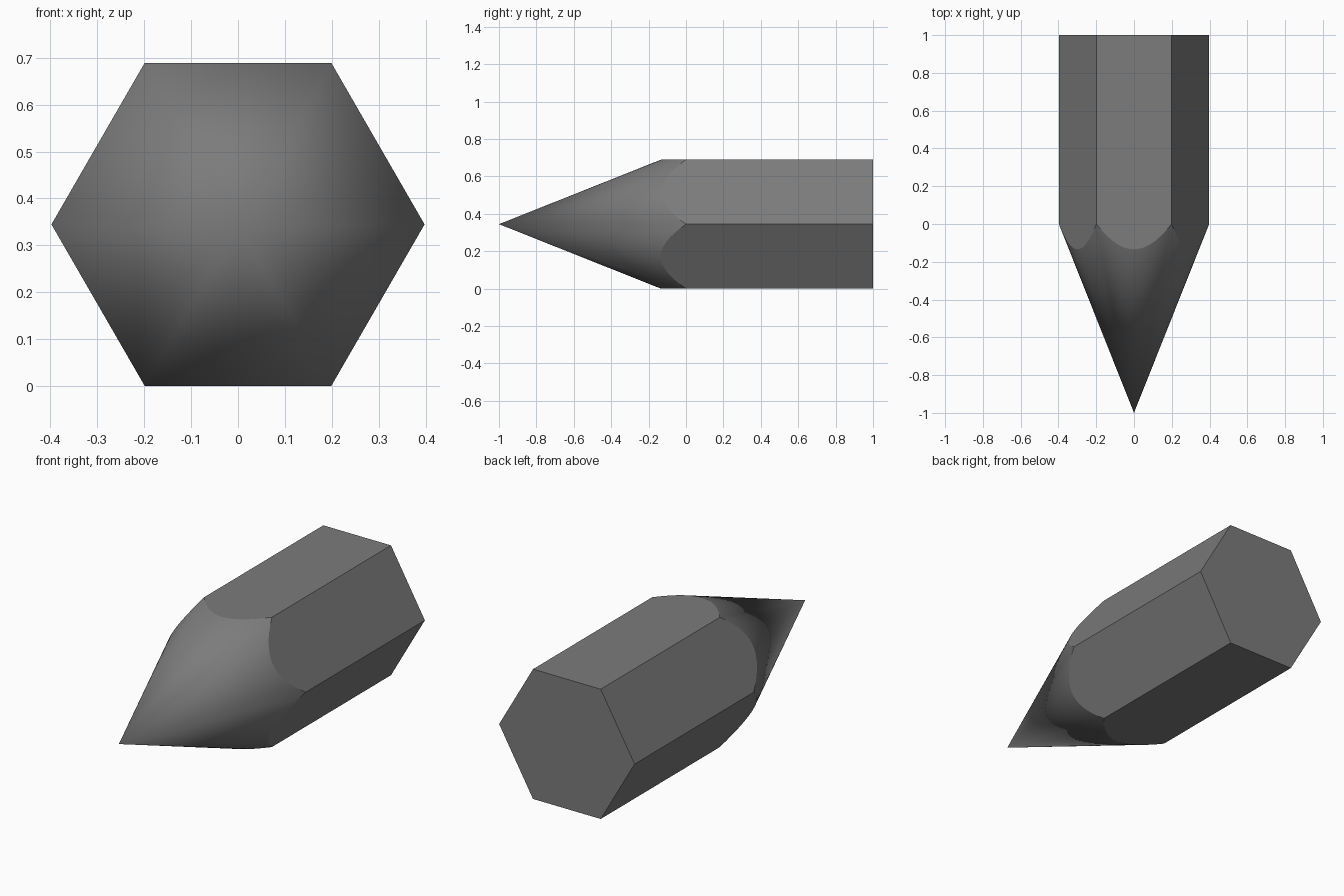
import bpy, bmesh, math

if "Cube" in bpy.data.objects:
    bpy.data.objects.remove(bpy.data.objects["Cube"])

R = 0.398                        # hexagon corner radius
APOTHEM = R * math.cos(math.pi / 6)
TIP_Y, BACK_Y = -1.0, 1.0
STEPS = 16                       # curve points per hexagon side

graphite = bpy.data.materials.new("dark_grey")
graphite.diffuse_color = (0.2, 0.2, 0.2, 1)
graphite.use_nodes = True
graphite.node_tree.nodes["Principled BSDF"].inputs["Base Color"].default_value = graphite.diffuse_color

bm = bmesh.new()


def vert(angle, radius, y):
    return bm.verts.new((radius * math.cos(angle), y, APOTHEM + radius * math.sin(angle)))


# Scalloped edge where the cone meets the hexagonal shaft
rim = []
for i in range(6 * STEPS):
    a = i * math.tau / (6 * STEPS)
    local = a % (math.pi / 3) - math.pi / 6
    if i % STEPS == 0:
        local = math.pi / 6
    r = APOTHEM / math.cos(local)
    rim.append(vert(a, r, TIP_Y + r / R))

# Flat back end
back = [vert(k * math.pi / 3, R, BACK_Y) for k in range(6)]
bm.faces.new(back)

# Flat shaft sides, each ending in a curved scallop
for k in range(6):
    edge = [rim[(k * STEPS + j) % len(rim)] for j in range(STEPS + 1)]
    bm.faces.new(edge + [back[(k + 1) % 6], back[k]])

# Smooth sharpened cone
tip = bm.verts.new((0, TIP_Y, APOTHEM))
for i, v in enumerate(rim):
    bm.faces.new((tip, rim[(i + 1) % len(rim)], v))

bmesh.ops.recalc_face_normals(bm, faces=bm.faces[:])
mesh = bpy.data.meshes.new("pointed_hexagonal_shaft")
bm.to_mesh(mesh)
bm.free()
mesh.materials.append(graphite)
shaft = bpy.data.objects.new("pointed_hexagonal_shaft", mesh)
bpy.context.collection.objects.link(shaft)

# Smooth cone with crisp shaft edges
bpy.context.view_layer.objects.active = shaft
shaft.select_set(True)
bpy.ops.object.shade_smooth_by_angle(angle=math.radians(15))
